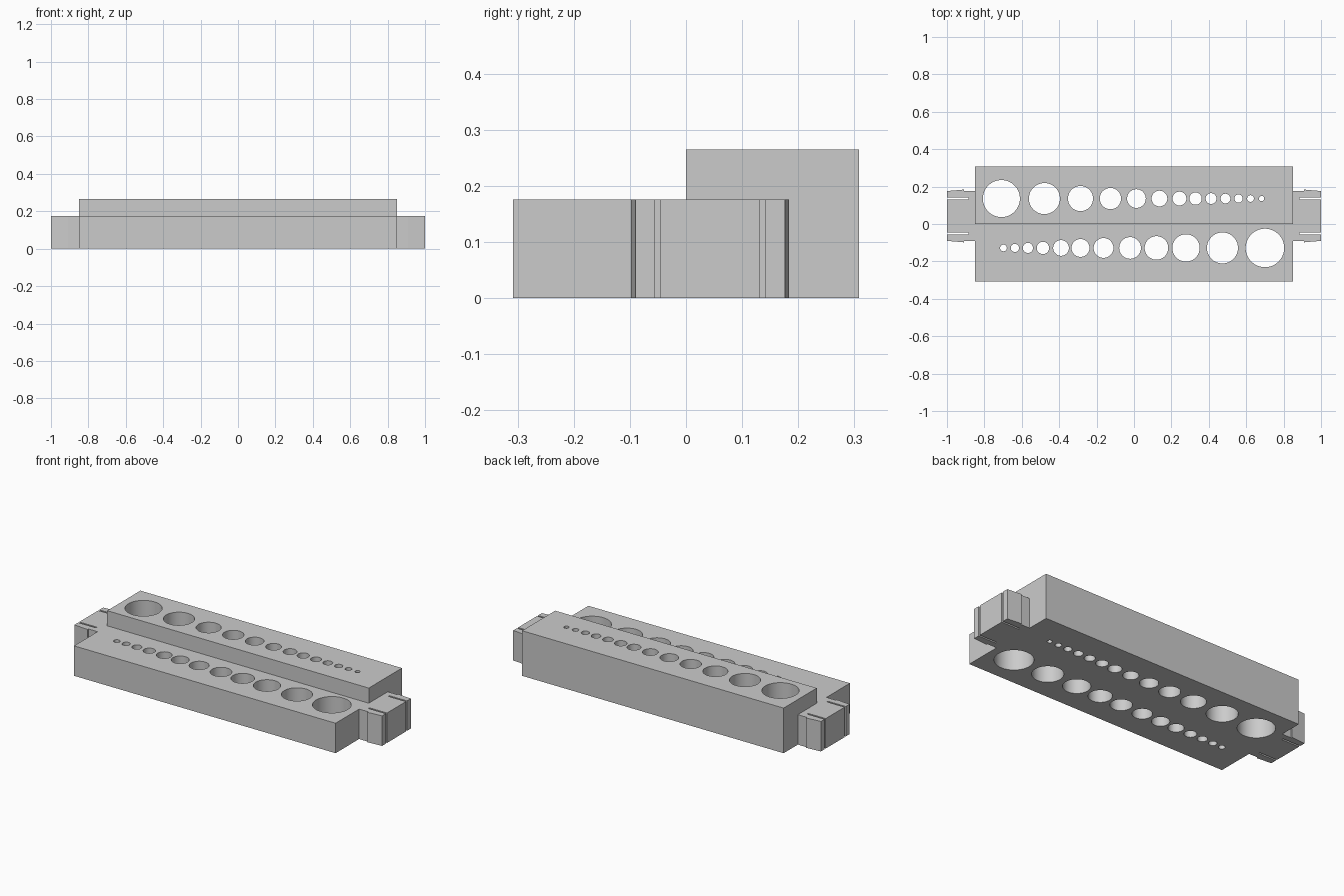
import bpy
import bmesh
from mathutils import Matrix, Vector

default = bpy.data.objects.get("Cube")
if default:
    bpy.data.objects.remove(default, do_unlink=True)

grey = bpy.data.materials.new("matte grey")
grey.use_nodes = True
colour = (0.6, 0.6, 0.6, 1)
grey.diffuse_color = colour
grey.node_tree.nodes["Principled BSDF"].inputs["Base Color"].default_value = colour


def make_object(name, bm):
    bmesh.ops.recalc_face_normals(bm, faces=bm.faces)
    mesh = bpy.data.meshes.new(name)
    bm.to_mesh(mesh)
    bm.free()
    mesh.materials.append(grey)
    obj = bpy.data.objects.new(name, mesh)
    bpy.context.collection.objects.link(obj)
    return obj


def extrude_profile(name, points, direction):
    bm = bmesh.new()
    face = bm.faces.new([bm.verts.new(p) for p in points])
    ext = bmesh.ops.extrude_face_region(bm, geom=[face])
    moved = [v for v in ext["geom"] if isinstance(v, bmesh.types.BMVert)]
    bmesh.ops.translate(bm, verts=moved, vec=Vector(direction))
    return make_object(name, bm)


# Stepped block: low front half, tall back half
LENGTH, DEPTH, LOW, HIGH = 0.85, 0.308, 0.176, 0.265
step = [(-DEPTH, 0), (DEPTH, 0), (DEPTH, HIGH), (0, HIGH), (0, LOW), (-DEPTH, LOW)]
block = extrude_profile("stepped_block", [(-LENGTH, y, z) for y, z in step],
                        (2 * LENGTH, 0, 0))

# Two rows of graded through holes: (x, radius)
back_row = [(-.709, .099), (-.479, .083), (-.286, .067), (-.126, .057), (.013, .05),
            (.136, .042), (.243, .037), (.329, .033), (.412, .029), (.489, .026),
            (.559, .022), (.623, .018), (.682, .014)]
front_row = [(-.698, .018), (-.637, .022), (-.567, .027), (-.487, .033), (-.39, .042),
             (-.286, .048), (-.163, .053), (-.021, .058), (.12, .063), (.278, .073),
             (.473, .083), (.7, .103)]
bm = bmesh.new()
for y, row in ((.136, back_row), (-.128, front_row)):
    for x, radius in row:
        bmesh.ops.create_cone(bm, cap_ends=True, segments=64, radius1=radius,
                              radius2=radius, depth=1,
                              matrix=Matrix.Translation((x, y, .1)))
cutter = make_object("hole_cutter", bm)
cutter.hide_render = True

bpy.context.view_layer.objects.active = block
drill = block.modifiers.new("holes", "BOOLEAN")
drill.operation = "DIFFERENCE"
drill.solver = "EXACT"
drill.object = cutter
bpy.ops.object.modifier_apply(modifier=drill.name)
bpy.data.objects.remove(cutter, do_unlink=True)

bpy.ops.object.select_all(action="DESELECT")
block.select_set(True)
bpy.ops.object.shade_smooth_by_angle()

# Snap clips: barbed outer arms split from the centre tab by thin slots
MIDDLE = 0.043
half = [(LENGTH, .133), (.91, .133), (.91, .141), (1, .133),
        (1, .098), (.885, .098), (.885, .088), (1, .088)]
outline = [(x, MIDDLE + d) for x, d in half] + \
          [(x, MIDDLE - d) for x, d in reversed(half)]
for name, side in (("left_clip", 1), ("right_clip", -1)):
    extrude_profile(name, [(side * x, y, 0) for x, y in outline], (0, 0, LOW))
